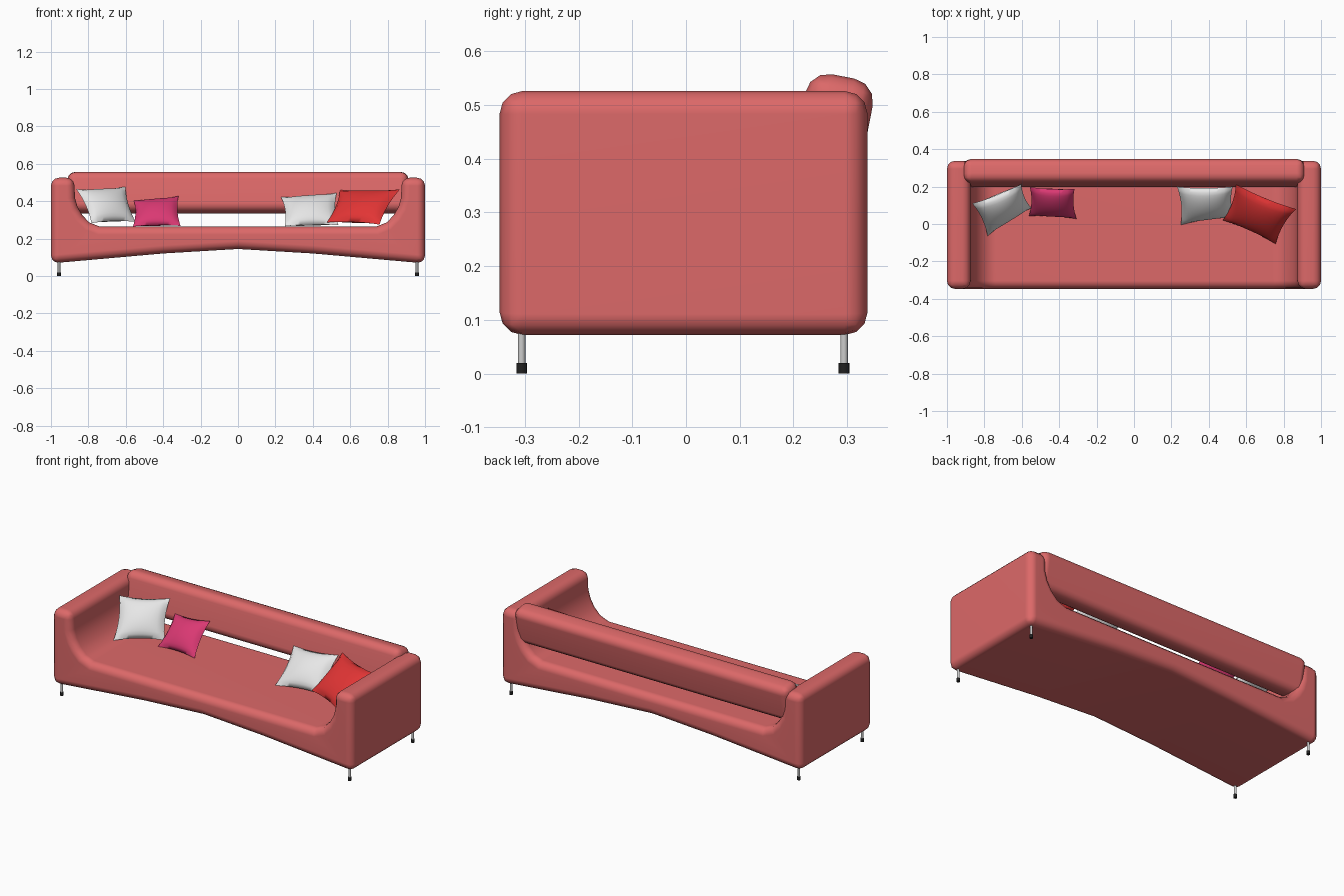
import bpy, bmesh, math
from mathutils import Vector, Matrix

if "Cube" in bpy.data.objects:
    bpy.data.objects.remove(bpy.data.objects["Cube"])


def material(name, r, g, b):
    m = bpy.data.materials.new(name)
    m.diffuse_color = (r, g, b, 1)
    m.use_nodes = True
    m.node_tree.nodes["Principled BSDF"].inputs["Base Color"].default_value = m.diffuse_color
    return m


CORAL = material("coral fabric", 0.72, 0.14, 0.14)
WHITE = material("white fabric", 0.80, 0.80, 0.80)
PINK = material("pink fabric", 0.70, 0.04, 0.17)
RED = material("red fabric", 0.76, 0.035, 0.035)
STEEL = material("steel", 0.60, 0.60, 0.60)
BLACK = material("black rubber", 0.015, 0.015, 0.015)


def finish(name, bm, mat, bevel=0, segments=3, sharp=None):
    bmesh.ops.recalc_face_normals(bm, faces=bm.faces[:])
    me = bpy.data.meshes.new(name)
    bm.to_mesh(me)
    bm.free()
    me.materials.append(mat)
    ob = bpy.data.objects.new(name, me)
    bpy.context.collection.objects.link(ob)
    bpy.ops.object.select_all(action='DESELECT')
    ob.select_set(True)
    bpy.context.view_layer.objects.active = ob
    if sharp:
        bpy.ops.object.shade_smooth_by_angle(angle=math.radians(sharp))
    else:
        bpy.ops.object.shade_smooth()
    if bevel:
        mod = ob.modifiers.new("soft edges", 'BEVEL')
        mod.width, mod.segments = bevel, segments
        mod.limit_method, mod.angle_limit = 'ANGLE', math.radians(55)
        wn = ob.modifiers.new("even shading", 'WEIGHTED_NORMAL')
        wn.keep_sharp = False
    return ob


# Seat and arms: one U-shaped profile with an arched underside, run front to back
half = [(0.40, 0.121), (1.0, 0.068), (1.0, 0.526), (0.875, 0.526), (0.872, 0.42),
        (0.858, 0.37), (0.832, 0.325), (0.795, 0.287), (0.74, 0.265)]
outline = [(0, 0.145)] + half + [(-x, z) for x, z in reversed(half)]
bm = bmesh.new()
face = bm.faces.new([bm.verts.new((x, -0.347, z)) for x, z in outline])
ext = bmesh.ops.extrude_face_region(bm, geom=[face])
bmesh.ops.translate(bm, vec=(0, 0.685, 0),
                    verts=[g for g in ext["geom"] if isinstance(g, bmesh.types.BMVert)])
finish("seat_and_arms", bm, CORAL, bevel=0.043)

# Back rest: padded bar, leaning back between the arms
bm = bmesh.new()
place = (Matrix.Translation((0, 0.272, 0.446)) @ Matrix.Rotation(math.radians(-11), 4, 'X')
         @ Matrix.Diagonal((1.825, 0.128, 0.218, 1)))
bmesh.ops.create_cube(bm, size=1, matrix=place)
finish("back_rest", bm, CORAL, bevel=0.043)


# Legs: thin steel posts with black feet
def cylinder(name, x, y, z0, z1, radius, mat):
    bm = bmesh.new()
    bmesh.ops.create_cone(bm, cap_ends=True, segments=16, radius1=radius, radius2=radius,
                          depth=z1 - z0, matrix=Matrix.Translation((x, y, (z0 + z1) / 2)))
    finish(name, bm, mat, sharp=40)


for sx, side in ((-1, "left"), (1, "right")):
    for y, end in ((-0.306, "front"), (0.294, "back")):
        cylinder(f"{end}_{side}_leg", sx * 0.957, y, 0.018, 0.09, 0.007, STEEL)
        cylinder(f"{end}_{side}_foot", sx * 0.957, y, 0, 0.02, 0.0098, BLACK)


# Pillows: puffed squares hung between four corners (top left, top right, bottom right, bottom left)
def pillow(name, corners, mat, puff=0.045, n=14):
    a, b, c, d = map(Vector, corners)
    normal = (b - a).cross(d - a).normalized()
    bm = bmesh.new()
    for side in (-1, 1):
        grid = bmesh.ops.create_grid(bm, x_segments=n, y_segments=n, size=1)["verts"]
        for v in grid:
            u, w = v.co.x, v.co.y
            height = side * puff * max(0, (1 - u * u) * (1 - w * w)) ** 0.55
            pu = u * (1 - 0.09 * (1 - w * w))
            pw = w * (1 - 0.09 * (1 - u * u))
            s, t = (pu + 1) / 2, (1 - pw) / 2
            v.co = a.lerp(b, s).lerp(d.lerp(c, s), t) + normal * height
    bmesh.ops.remove_doubles(bm, verts=bm.verts[:], dist=0.0005)
    finish(name, bm, mat, sharp=80)


pillow("left_white_pillow", [(-0.865, 0.11, 0.465), (-0.602, 0.214, 0.478),
                             (-0.548, 0.086, 0.29), (-0.783, -0.064, 0.283)], WHITE)
pillow("pink_pillow", [(-0.557, 0.198, 0.405), (-0.318, 0.188, 0.428),
                       (-0.307, 0.027, 0.268), (-0.562, 0.043, 0.265)], PINK, puff=0.04)
pillow("right_white_pillow", [(0.23, 0.2, 0.422), (0.528, 0.2, 0.445),
                              (0.537, 0.035, 0.272), (0.25, -0.005, 0.266)], WHITE)
pillow("red_pillow", [(0.545, 0.212, 0.46), (0.866, 0.08, 0.464),
                      (0.757, -0.107, 0.275), (0.475, 0.02, 0.287)], RED)
